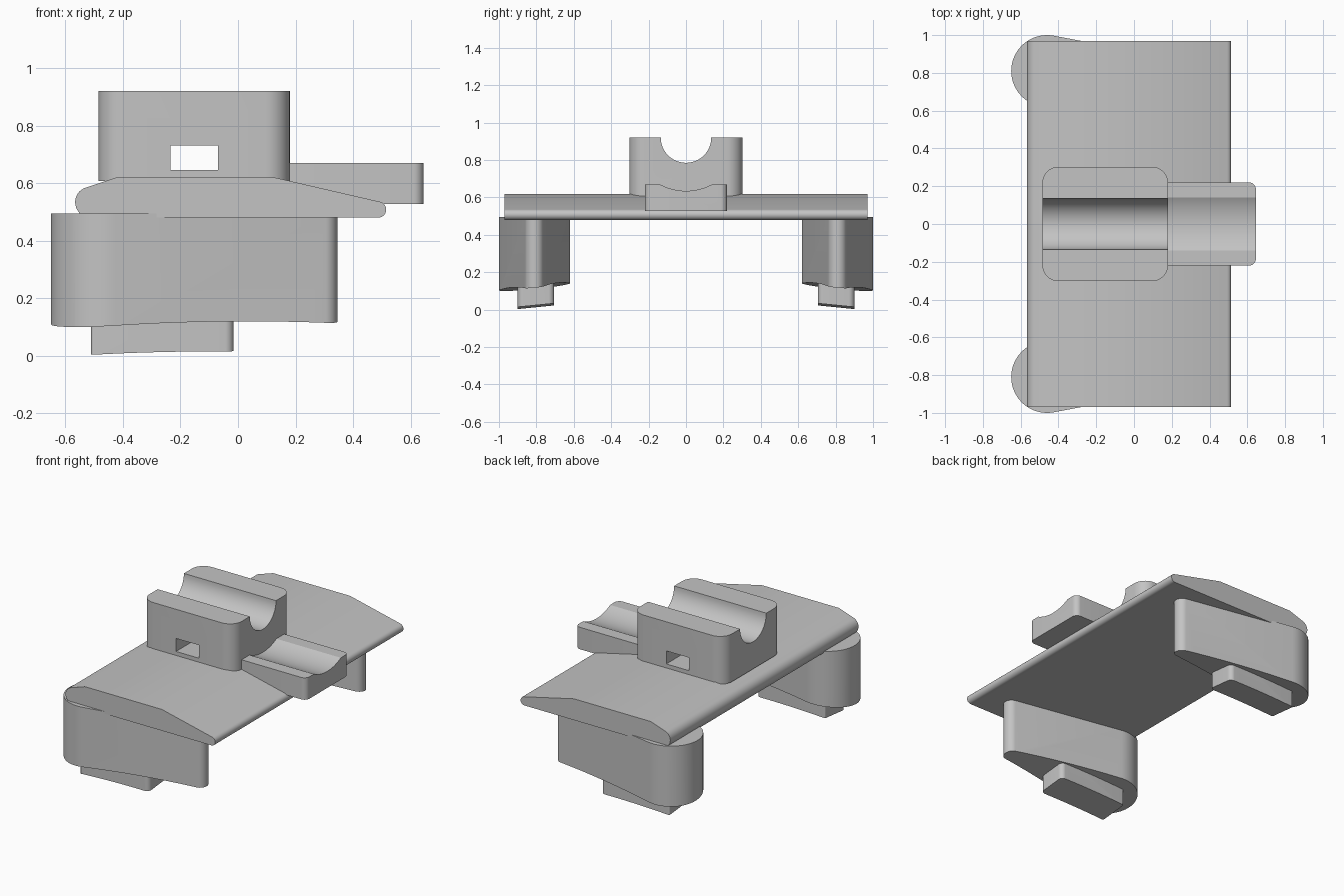
import bpy, bmesh
from math import cos, sin, pi, asin, sqrt
from mathutils import Vector

cube = bpy.data.objects.get("Cube")
if cube:
    bpy.data.objects.remove(cube, do_unlink=True)

grey = bpy.data.materials.new("plain grey")
grey.use_nodes = True
grey.diffuse_color = (0.55, 0.55, 0.55, 1)
grey.node_tree.nodes["Principled BSDF"].inputs["Base Color"].default_value = grey.diffuse_color


def arc(cx, cy, r, start, end, n=16):
    """Points along a circular arc."""
    return [(cx + r * cos(start + (end - start) * i / n),
             cy + r * sin(start + (end - start) * i / n)) for i in range(n + 1)]


def round_rect(x0, x1, y0, y1, left, right):
    """Rectangle outline with its own corner radius at each end."""
    return (arc(x1 - right, y0 + right, right, -pi / 2, 0, 10)
            + arc(x1 - right, y1 - right, right, 0, pi / 2, 10)
            + arc(x0 + left, y1 - left, left, pi / 2, pi, 10)
            + arc(x0 + left, y0 + left, left, pi, 1.5 * pi, 10))


def prism(name, outline, axis, low, high):
    """Extrude an outline along x, y or z."""
    place = {"x": lambda a, b, t: (t, a, b),
             "y": lambda a, b, t: (a, t, b),
             "z": lambda a, b, t: (a, b, t)}[axis]
    bm = bmesh.new()
    face = bm.faces.new([bm.verts.new(place(a, b, low)) for a, b in outline])
    out = bmesh.ops.extrude_face_region(bm, geom=[face])
    shift = Vector(place(0, 0, high - low))
    bmesh.ops.translate(bm, vec=shift,
                        verts=[g for g in out["geom"] if isinstance(g, bmesh.types.BMVert)])
    bmesh.ops.recalc_face_normals(bm, faces=bm.faces)
    mesh = bpy.data.meshes.new(name)
    bm.to_mesh(mesh)
    bm.free()
    mesh.materials.append(grey)
    obj = bpy.data.objects.new(name, mesh)
    bpy.context.collection.objects.link(obj)
    return obj


def select(obj):
    bpy.ops.object.select_all(action="DESELECT")
    obj.select_set(True)
    bpy.context.view_layer.objects.active = obj


def cut(obj, cutter):
    """Carve the cutter out of the object and drop the cutter."""
    cutter.hide_render = True
    select(obj)
    mod = obj.modifiers.new("cut", "BOOLEAN")
    mod.operation = "DIFFERENCE"
    mod.solver = "EXACT"
    mod.object = cutter
    bpy.ops.object.modifier_apply(modifier=mod.name)
    bpy.data.objects.remove(cutter, do_unlink=True)


def smooth(obj):
    select(obj)
    bpy.ops.object.shade_smooth_by_angle(angle=0.4)


# Wide deck with a rounded back edge and a tapering front edge
deck = prism("deck",
             arc(0.487, 0.508, 0.028, -pi / 2, pi * 0.43, 12)
             + [(0.13, 0.619), (-0.425, 0.619)]
             + arc(-0.513, 0.534, 0.053, pi * 0.6, pi * 1.22, 12)
             + [(-0.54, 0.48)],
             "y", -0.97, 0.97)
smooth(deck)

# Saddle block with a half-round channel and a slot through it
saddle = prism("saddle_block", round_rect(-0.485, 0.18, -0.303, 0.303, 0.085, 0.085),
               "z", 0.608, 0.92)
cut(saddle, prism("channel_cutter", arc(0, 0.92, 0.135, 0, 2 * pi * 47 / 48, 47), "x", -0.7, 0.4))
cut(saddle, prism("slot_cutter",
                  [(-0.235, 0.645), (-0.07, 0.645), (-0.07, 0.73), (-0.235, 0.73)],
                  "y", -0.5, 0.5))
smooth(saddle)

# Side rest with a shallow trough
rest = prism("side_rest", round_rect(0.14, 0.645, -0.22, 0.22, 0.01, 0.035), "z", 0.527, 0.67)
cut(rest, prism("trough_cutter", arc(0, 0.93, 0.295, 0, 2 * pi * 95 / 96, 95), "x", 0, 0.9))
smooth(rest)


def sole_cutter(side, drop):
    """Solid whose gently arched, outward-sloping top trims the leg bottoms."""
    xs = [-0.8 + 1.4 * i / 24 for i in range(25)]
    outline = [(x, 0.131 - drop - 0.07 * (x + 0.1) ** 2) for x in xs]
    cutter = prism("sole_cutter", outline + [(0.6, -0.5), (-0.8, -0.5)],
                   "y", side * 0.5, side * 1.1)
    for v in cutter.data.vertices:
        v.co.z -= 0.1 * (abs(v.co.y) - 0.81)
    return cutter


# Teardrop legs and their pads
for side, label in ((-1, "front"), (1, "back")):
    big, small, span = 0.19, 0.05, 0.755
    lean = pi / 2 - asin((big - small) / span)
    y = side * 0.81
    leg = prism(label + "_leg",
                arc(-0.46, y, big, lean, 2 * pi - lean, 36)
                + arc(-0.46 + span, y, small, -lean, lean, 16),
                "z", 0, 0.495)
    cut(leg, sole_cutter(side, 0))
    smooth(leg)
    edges = sorted((side * 0.705, side * 0.9))
    pad = prism(label + "_pad", round_rect(-0.51, -0.015, *edges, 0.01, 0.03), "z", -0.1, 0.2)
    cut(pad, sole_cutter(side, 0.107))
    smooth(pad)
